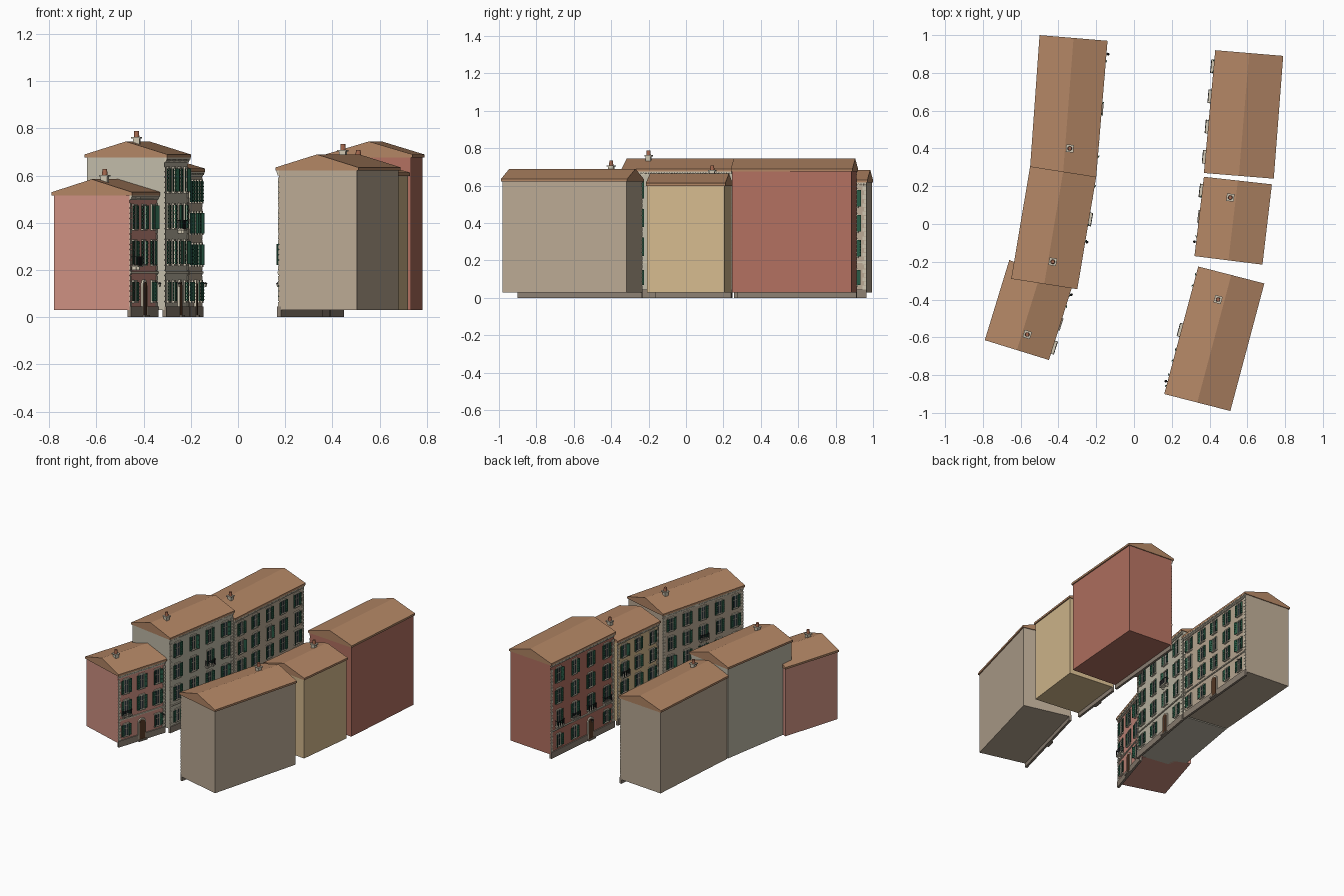
import bpy, bmesh, math, random
from mathutils import Matrix, Vector

if "Cube" in bpy.data.objects:
    bpy.data.objects.remove(bpy.data.objects["Cube"])

random.seed(4)


def material(name, rgb):
    m = bpy.data.materials.new(name)
    m.diffuse_color = [(c / 255) ** 2.2 for c in rgb] + [1]
    m.use_nodes = True
    m.node_tree.nodes["Principled BSDF"].inputs["Base Color"].default_value = m.diffuse_color
    return m


ROOF = material("roof tile", (176, 132, 100))
STONE = material("pale stone", (205, 196, 175))
PLINTH = material("plinth stone", (140, 128, 115))
GREEN = material("shutter green", (45, 92, 72))
GLASS = material("window glass", (50, 60, 66))
WOOD = material("door wood", (88, 60, 42))
IRON = material("iron", (42, 42, 44))
CLAY = material("chimney pot", (165, 105, 80))


class Parts:
    """Collects simple solids into one mesh per named part."""

    def __init__(self, prefix, frame):
        self.prefix, self.frame, self.parts = prefix, frame, {}

    def bm(self, name, mat):
        return self.parts.setdefault(name, (bmesh.new(), mat))[0]

    def box(self, name, mat, lo, hi, local=Matrix()):
        lo, hi = Vector(lo), Vector(hi)
        m = self.frame @ local @ Matrix.Translation((lo + hi) / 2)
        bmesh.ops.create_cube(self.bm(name, mat), size=1, matrix=m @ Matrix.Diagonal((*(hi - lo), 1)))

    def cone(self, name, mat, pos, r1, r2, h, n=8):
        m = self.frame @ Matrix.Translation(Vector(pos) + Vector((0, 0, h / 2)))
        bmesh.ops.create_cone(self.bm(name, mat), cap_ends=True, segments=n,
                              radius1=r1, radius2=r2, depth=h, matrix=m)

    def prism(self, name, mat, pts, d0, d1):
        # profile in (along, up), extruded outward from the wall
        b = self.bm(name, mat)
        a = [b.verts.new(self.frame @ Vector((u, d0, z))) for u, z in pts]
        c = [b.verts.new(self.frame @ Vector((u, d1, z))) for u, z in pts]
        b.faces.new(a)
        b.faces.new(c[::-1])
        for i in range(len(a)):
            j = (i + 1) % len(a)
            b.faces.new((a[i], c[i], c[j], a[j]))

    def finish(self):
        for name, (b, mat) in self.parts.items():
            bmesh.ops.recalc_face_normals(b, faces=b.faces)
            me = bpy.data.meshes.new(self.prefix + name)
            b.to_mesh(me)
            b.free()
            me.materials.append(mat)
            bpy.context.collection.objects.link(bpy.data.objects.new(me.name, me))


def loft(b, rings):
    # closed solid between a bottom and a top quad
    lo, hi = [[b.verts.new(p) for p in r] for r in rings]
    b.faces.new(lo[::-1])
    for i in range(4):
        j = (i + 1) % 4
        b.faces.new((lo[i], lo[j], hi[j], hi[i]))
    return hi


def arch(u, z0, w, h):
    zc = z0 + h - w / 2
    top = [(u + w / 2 * math.cos(t * math.pi / 8), zc + w / 2 * math.sin(t * math.pi / 8)) for t in range(9)]
    return [(u - w / 2, z0), (u + w / 2, z0)] + top


def window(p, u, z, w, h):
    a = w / 2
    p.box("window_glass", GLASS, (u - a, -.002, z), (u + a, .002, z + h))
    for s in (-1, 1):
        p.box("window_surrounds", STONE, (u + s * a - .003, 0, z), (u + s * a + .003, .005, z + h))
    p.box("window_surrounds", STONE, (u - a - .006, 0, z + h), (u + a + .006, .008, z + h + .008))
    p.box("window_sills", STONE, (u - a - .008, 0, z - .007), (u + a + .008, .011, z))
    p.box("window_bars", STONE, (u - .0015, 0, z), (u + .0015, .004, z + h))
    p.box("window_bars", STONE, (u - a, 0, z + h * .6), (u + a, .004, z + h * .6 + .003))
    # louvred shutters, some of them ajar
    for s in (-1, 1):
        ang = random.choice((4, 4, 6, 12, 35))
        m = Matrix.Translation((u + s * a, .005, z)) @ Matrix.Rotation(math.radians(s * ang), 4, 'Z')
        x0, x1 = sorted((s * .001, s * .023))
        p.box("shutters", GREEN, (x0, 0, 0), (x1, .003, h), m)
        for k in range(6):
            zz = h * (k + .5) / 6
            p.box("shutters", GREEN, (x0 + .003, .003, zz - .003), (x1 - .003, .005, zz + .002), m)


def balcony(p, u, z):
    a, d = .036, .029
    p.box("balcony_slab", STONE, (u - a, 0, z - .012), (u + a, d, z - .005))
    for s in (-1, 1):
        p.box("balcony_brackets", STONE, (u + s * .025 - .003, 0, z - .024), (u + s * .025 + .003, .018, z - .012))
        p.box("balcony_rail", IRON, (u + s * .034 - .001, 0, z + .03), (u + s * .034 + .001, d - .001, z + .033))
        for k in range(3):
            y = .004 + k * .008
            p.box("balcony_rail", IRON, (u + s * .034 - .0008, y, z - .005), (u + s * .034 + .0008, y + .0016, z + .03))
    p.box("balcony_rail", IRON, (u - .035, d - .004, z + .03), (u + .035, d - .001, z + .033))
    for k in range(11):
        x = u - .034 + k * .0068
        p.box("balcony_rail", IRON, (x - .0008, d - .003, z - .005), (x + .0008, d - .0014, z + .03))


def lamp(p, u, z):
    p.box("wall_lamp_arm", IRON, (u - .0015, 0, z), (u + .0015, .024, z + .003))
    p.box("wall_lamp_arm", IRON, (u - .003, 0, z - .012), (u + .003, .003, z + .006))
    p.cone("wall_lamp_glass", STONE, (u, .022, z - .018), .003, .006, .014, 6)
    p.cone("wall_lamp_cap", IRON, (u, .022, z - .004), .008, .001, .008, 6)


def building(name, colour, corners, eave, ridge, cols, floors, chimney=None, balconies=(), lamp_at=.9):
    f0, f1, b1, b0 = [Vector((*c, 0)) for c in corners]
    u = (f1 - f0).normalized()
    n = Vector((u.y, -u.x, 0))
    g0, g1 = f0 + u * .006 - n * .013, f1 - u * .006 - n * .013
    L = (g1 - g0).length
    frame = Matrix.Translation(g0) @ Matrix((u, n, (0, 0, 1))).transposed().to_4x4()
    world, p = Parts(name + "_", Matrix()), Parts(name + "_", frame)
    at = lambda v, z: Vector((v.x, v.y, z))

    # wall block
    body = [g0, g1, b1 - u * .006 + n * .008, b0 + u * .006 + n * .008]
    b = world.bm("walls", material(name + " plaster", colour))
    b.faces.new(loft(b, [[at(v, z) for v in body] for z in (.03, eave - .012)]))

    # gable roof
    quad = [f0, f1, b1, b0]
    b = world.bm("roof", ROOF)
    q = loft(b, [[at(v, z) for v in quad] for z in (eave - .014, eave)])
    r0, r1 = b.verts.new(at((f0 + b0) / 2, ridge)), b.verts.new(at((f1 + b1) / 2, ridge))
    for f in ((q[0], q[1], r1, r0), (q[2], q[3], r0, r1), (q[1], q[2], r1), (q[3], q[0], r0)):
        b.faces.new(f)

    # chimney
    if chimney:
        x, y = chimney
        c = Parts(name + "_", Matrix.Translation((x, y, ridge - .03)) @ frame.to_3x3().to_4x4())
        c.box("chimney_stack", STONE, (-.014, -.014, 0), (.014, .014, .042))
        c.box("chimney_cap", STONE, (-.02, -.02, .042), (.02, .02, .048))
        c.cone("chimney_pot", CLAY, (0, 0, .048), .012, .010, .026, 12)
        c.finish()

    # plinth, string course and cornice with dentils
    p.box("plinth", PLINTH, (0, -.008, 0), (L, .008, .045))
    p.box("string_course", STONE, (0, 0, .186), (L, .007, .194))
    p.box("cornice", STONE, (0, 0, eave - .034), (L, .006, eave - .028))
    p.box("cornice", STONE, (0, 0, eave - .021), (L, .012, eave - .014))
    k = int(L / .014)
    for i in range(k):
        x = (i + .5) * L / k
        p.box("dentils", STONE, (x - .004, 0, eave - .028), (x + .004, .009, eave - .021))

    # corner quoins
    rows = int((eave - .08) / .022)
    for i in range(rows):
        w, z = (.022, .014)[i % 2], .045 + i * .022
        for x0, x1 in ((0, w), (L - w, L)):
            p.box("quoins", STONE, (x0, 0, z + .001), (x1, .004, z + .020))

    # ground floor: arched door among shuttered windows
    step = L / cols
    for c in range(cols):
        x = (c + .5) * step
        if c == cols // 2:
            p.prism("door_surround", STONE, arch(x, .005, .062, .155), 0, .009)
            p.prism("door", WOOD, arch(x, .005, .046, .145), 0, .011)
            p.box("door_split", IRON, (x - .001, .01, .01), (x + .001, .012, .125))
            p.box("door_step", PLINTH, (x - .034, 0, 0), (x + .034, .02, .01))
        else:
            window(p, x, .068, .036, .082)
        # upper floors
        height = (eave - .035 - .194) / (floors - 1)
        for f in range(floors - 1):
            z = .194 + f * height + height * .2
            window(p, x, z, .038, min(.098, height * .66))
            if (c, f) in balconies:
                balcony(p, x, z)
    lamp(p, L * lamp_at, .145)
    p.finish()
    world.finish()


# west row, facades looking east
building("southwest_house", (204, 142, 128),
         [(-.45, -.72), (-.33, -.34), (-.66, -.19), (-.79, -.615)], .53, .585, 3, 3,
         (-.565, -.585), {(0, 0)}, .93)
building("west_house", (190, 184, 166),
         [(-.30, -.345), (-.20, .25), (-.55, .305), (-.65, -.29)], .69, .745, 4, 4,
         (-.43, -.20), {(2, 1)}, .42)
building("northwest_house", (184, 167, 146),
         [(-.20, .25), (-.14, .97), (-.50, 1.0), (-.55, .30)], .63, .685, 5, 4,
         (-.34, .40), (), .91)
# east row, facades looking west
building("southeast_house", (184, 167, 146),
         [(.34, -.225), (.16, -.90), (.51, -.99), (.69, -.315)], .635, .69, 5, 4,
         (.445, -.40), {(2, 1)}, .91)
building("east_house", (212, 185, 141),
         [(.37, .25), (.32, -.17), (.68, -.215), (.73, .21)], .613, .665, 3, 4,
         (.51, .14), {(0, 1)}, .83)
building("northeast_house", (176, 112, 96),
         [(.43, .92), (.37, .27), (.74, .24), (.79, .89)], .69, .745, 4, 4,
         None, {(0, 0), (1, 0), (2, 0), (3, 0)}, .62)
